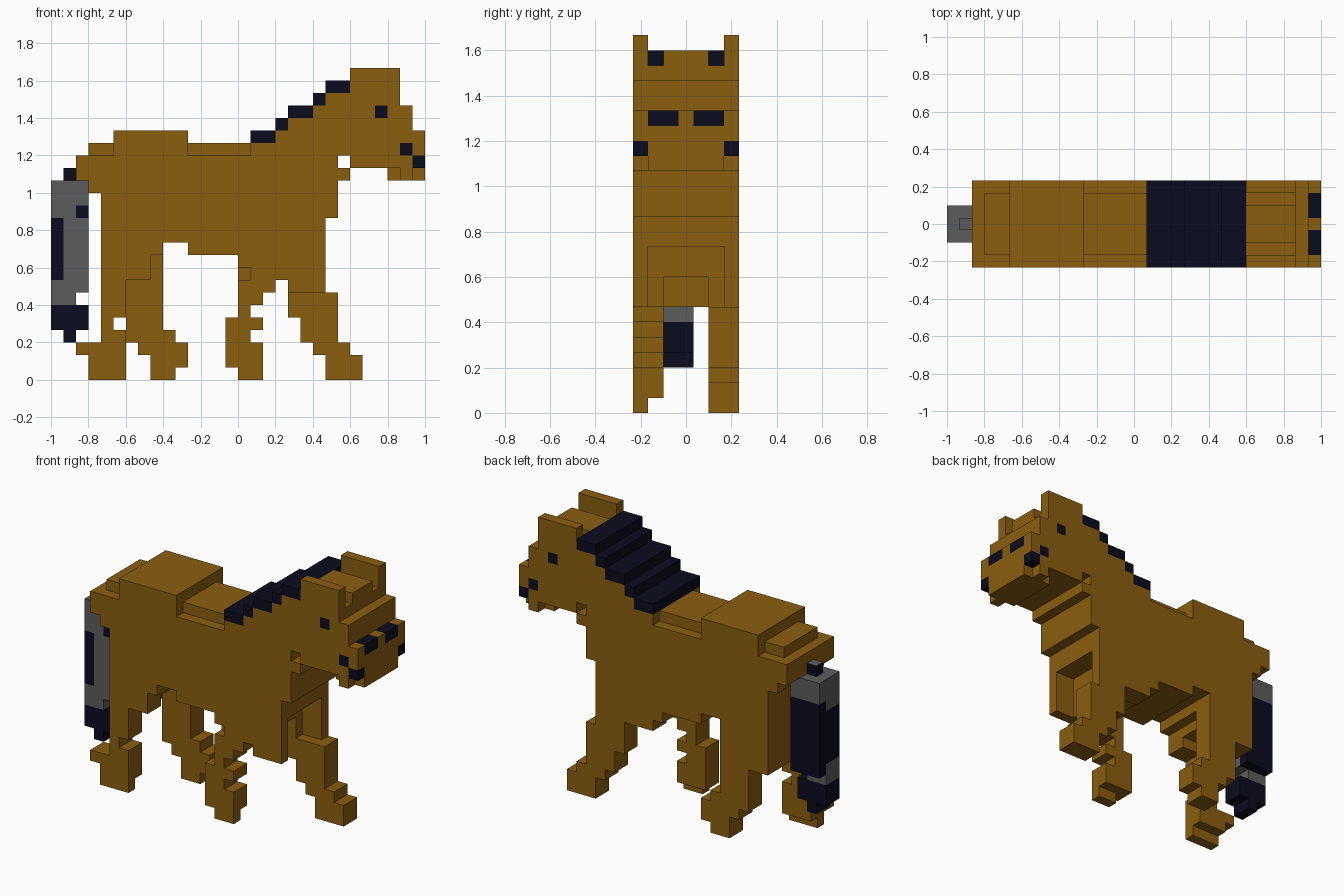
import bpy
import bmesh

cube = bpy.data.objects.get("Cube")
if cube:
    bpy.data.objects.remove(cube, do_unlink=True)

U = 1 / 15  # block size


def material(name, rgb):
    m = bpy.data.materials.new(name)
    m.use_nodes = True
    m.diffuse_color = (*rgb, 1)
    bsdf = m.node_tree.nodes["Principled BSDF"]
    bsdf.inputs["Base Color"].default_value = (*rgb, 1)
    bsdf.inputs["Roughness"].default_value = 0.9
    return m


MATS = [material("brown_coat", (0.258, 0.112, 0.0048)),
        material("dark_hair", (0.0033, 0.0037, 0.013)),
        material("grey_tail", (0.107, 0.107, 0.107))]
BROWN, DARK, GREY = range(3)
cells = {}  # block -> (part, colour)


def fill(part, x, z, y=(0, 7), mat=BROWN):
    """Fill a range of blocks; later calls override earlier ones."""
    for i in range(*x):
        for j in range(*y):
            for k in range(*z):
                cells[i, j, k] = (part, mat)


def carve(x, z, y):
    for i in range(*x):
        for j in range(*y):
            for k in range(*z):
                cells.pop((i, j, k), None)


def rows(part, spans, y):
    """Stack of single rows: (row, first x, last x)."""
    for k, a, b in spans:
        fill(part, (a, b), (k, k + 1), y)


# Body: barrel, rump, back and chest
fill("body", (-11, 7), (11, 18))
fill("body", (-12, -11), (15, 18))
fill("body", (-13, -12), (16, 18))
fill("body", (-12, 1), (18, 19), (1, 6))
fill("body", (-10, -4), (18, 20))
fill("body", (7, 8), (13, 17))
fill("body", (8, 9), (16, 17))
fill("body", (-4, 7), (10, 11))
fill("body", (0, 7), (9, 10))
fill("body", (1, 7), (8, 9))
fill("body", (4, 7), (7, 8))
fill("body", (-11, -6), (9, 11))
fill("body", (-11, -9), (7, 9))
# Hollow between the front legs
carve((5, 7), (7, 11), (1, 6))
carve((0, 5), (7, 9), (2, 5))
carve((-7, -6), (9, 10), (0, 5))

# Neck rising in steps, with a mane block row on top of each step
for a, b, top in [(1, 3, 19), (3, 4, 20), (4, 6, 21), (6, 7, 22), (7, 9, 23)]:
    fill("neck", (a, b), (18, top))
    fill("mane", (a, b), (top, top + 1), mat=DARK)
fill("neck", (7, 8), (17, 18))

# Head, muzzle, chin and ears
fill("head", (9, 13), (17, 23))
fill("head", (9, 13), (23, 24), (2, 5))
fill("head", (13, 14), (17, 22))
fill("head", (14, 15), (17, 20))
fill("head", (12, 15), (16, 17), (1, 6))
fill("head", (13, 14), (16, 17))
for j in (0, 6):
    y = (j, j + 1)
    fill("ears", (9, 13), (23, 25), y)
    fill("eyes", (11, 12), (21, 22), y, DARK)
    fill("mouth", (13, 14), (18, 19), y, DARK)
    fill("mouth", (14, 15), (17, 18), y, DARK)
for j in (1, 4):
    fill("nostrils", (14, 15), (19, 20), (j, j + 2), DARK)

# Legs
NEAR, FAR = (0, 2), (5, 7)
rows("front_leg_near", [(8, 0, 5), (7, 0, 3), (6, 0, 2), (5, 0, 1), (4, -1, 2),
                        (3, -1, 1), (2, -1, 2), (1, -1, 2)], NEAR)
rows("front_leg_near", [(0, 0, 2)], (0, 1))
carve((0, 1), (8, 9), (0, 1))
carve((3, 4), (7, 8), (0, 2))
rows("front_leg_far", [(8, 2, 7), (7, 4, 7), (6, 4, 8), (5, 4, 8), (4, 5, 8),
                       (3, 5, 8), (2, 6, 9), (1, 7, 10), (0, 7, 10)], FAR)
carve((5, 8), (7, 9), (5, 6))
rows("hind_leg_near", [(8, -11, -7), (7, -11, -9), (6, -11, -9), (5, -11, -9),
                       (4, -11, -10), (3, -11, -9), (2, -13, -9),
                       (1, -12, -9)], NEAR)
rows("hind_leg_near", [(0, -12, -9)], (0, 1))
rows("hind_leg_far", [(10, -9, -6), (9, -9, -6), (8, -9, -6), (7, -9, -6),
                      (6, -9, -6), (5, -9, -6), (4, -9, -6), (3, -9, -5),
                      (2, -8, -4), (1, -7, -4), (0, -7, -5)], FAR)

# Tail: grey core, dark outer strands and tip
fill("tail", (-15, -12), (7, 16), (2, 5), GREY)
fill("tail", (-15, -14), (8, 13), (2, 5), DARK)
fill("tail", (-15, -12), (7, 14), (4, 5), DARK)
fill("tail", (-13, -12), (13, 14), (2, 3), DARK)
fill("tail", (-15, -13), (6, 7), (2, 4), GREY)
fill("tail", (-15, -12), (4, 6), (2, 4), DARK)
fill("tail", (-14, -13), (3, 4), (2, 4), DARK)
fill("tail", (-14, -13), (16, 17), (3, 4), DARK)

# Unit-cube corners of each face, ordered counter-clockwise from outside
FACES = {(1, 0, 0): [(1, 0, 0), (1, 1, 0), (1, 1, 1), (1, 0, 1)],
         (-1, 0, 0): [(0, 0, 0), (0, 0, 1), (0, 1, 1), (0, 1, 0)],
         (0, 1, 0): [(0, 1, 0), (0, 1, 1), (1, 1, 1), (1, 1, 0)],
         (0, -1, 0): [(0, 0, 0), (1, 0, 0), (1, 0, 1), (0, 0, 1)],
         (0, 0, 1): [(0, 0, 1), (1, 0, 1), (1, 1, 1), (0, 1, 1)],
         (0, 0, -1): [(0, 0, 0), (0, 1, 0), (1, 1, 0), (1, 0, 0)]}


def build(part):
    """Skin the exposed block sides of one part and merge flat areas."""
    bm = bmesh.new()
    for (i, j, k), (owner, mat) in cells.items():
        if owner != part:
            continue
        for (dx, dy, dz), corners in FACES.items():
            if (i + dx, j + dy, k + dz) in cells:
                continue
            f = bm.faces.new([bm.verts.new(((i + a) * U, (j + b - 3.5) * U,
                                            (k + c) * U)) for a, b, c in corners])
            f.material_index = mat
            # Grey top on the tail root
            if part == "tail" and k == 16 and dz == 1:
                f.material_index = GREY
    bmesh.ops.remove_doubles(bm, verts=bm.verts[:], dist=0.001)
    bmesh.ops.dissolve_limit(bm, angle_limit=0.02, verts=bm.verts[:],
                             edges=bm.edges[:], delimit={'MATERIAL'})
    me = bpy.data.meshes.new(part)
    bm.to_mesh(me)
    bm.free()
    for m in MATS:
        me.materials.append(m)
    ob = bpy.data.objects.new(part, me)
    bpy.context.collection.objects.link(ob)


for part in sorted({owner for owner, _ in cells.values()}):
    build(part)
